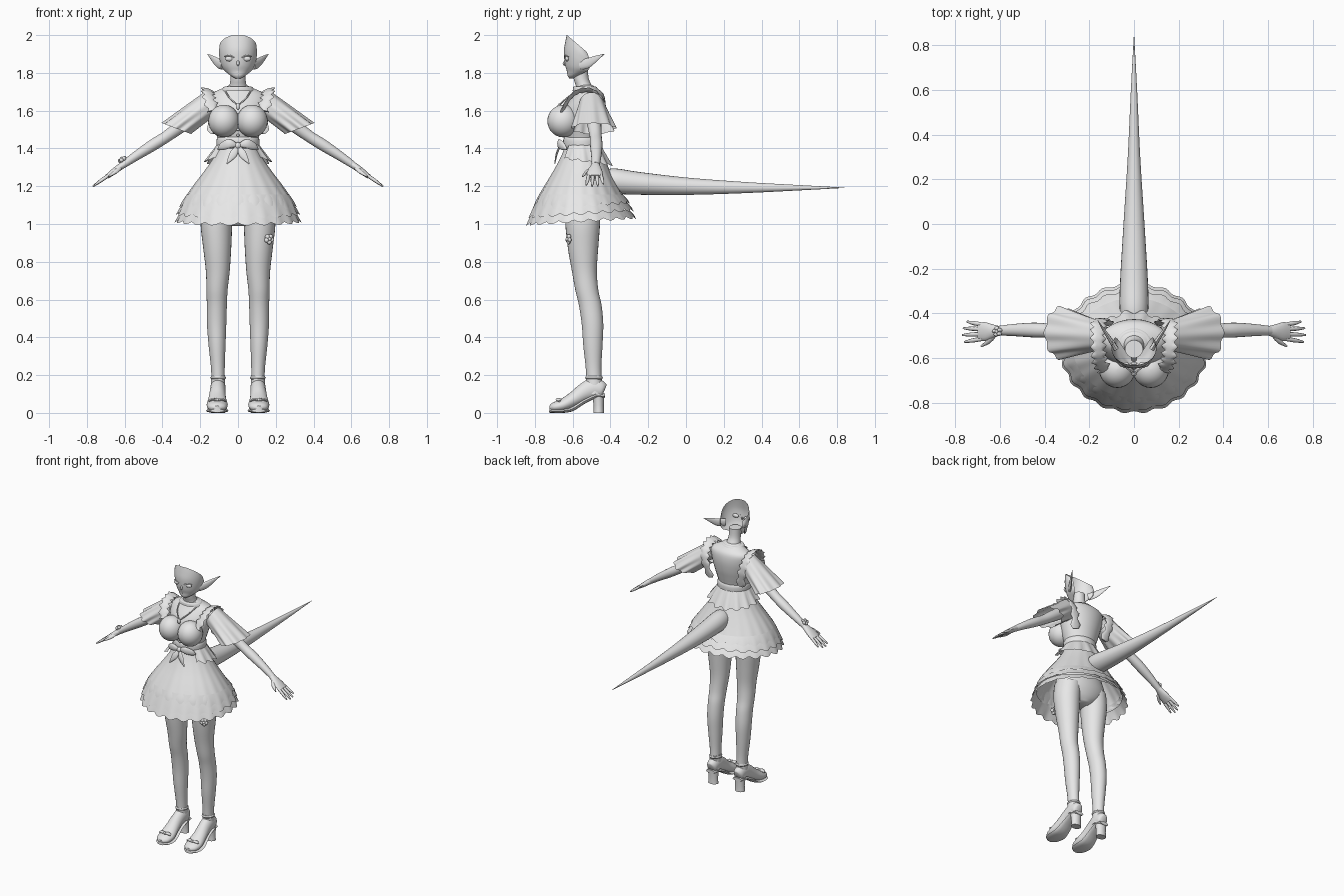
import bpy, bmesh, math
from mathutils import Vector

grey = bpy.data.materials.new("plain grey")
grey.diffuse_color = (0.8, 0.8, 0.8, 1)


def dense(rows, k=4):
    """Catmull-Rom interpolation of a table of rows."""
    out = []
    for i in range(len(rows) - 1):
        a, b, c, d = (rows[max(0, min(len(rows) - 1, j))] for j in (i - 1, i, i + 1, i + 2))
        for s in range(k):
            t = s / k
            out.append([0.5 * (2 * q + (r - p) * t + (2 * p - 5 * q + 4 * r - w) * t * t
                               + (3 * q - p - 3 * r + w) * t ** 3)
                        for p, q, r, w in zip(a, b, c, d)])
    return out + [list(rows[-1])]


def loft(name, rings, caps=True, closed=True, mirror=False):
    bm = bmesh.new()
    vs = [[bm.verts.new(p) for p in r] for r in rings]
    n = len(vs[0])
    for a, b in zip(vs, vs[1:]):
        for j in range(n if closed else n - 1):
            m = (j + 1) % n
            bm.faces.new((a[j], a[m], b[m], b[j]))
    if caps and closed:
        bm.faces.new(vs[0][::-1])
        bm.faces.new(vs[-1])
    bmesh.ops.recalc_face_normals(bm, faces=bm.faces)
    me = bpy.data.meshes.new(name)
    bm.to_mesh(me)
    bm.free()
    ob = bpy.data.objects.new(name, me)
    bpy.context.collection.objects.link(ob)
    me.materials.append(grey)
    if mirror:
        ob.modifiers.new("mirror", 'MIRROR').use_clip = False
    bpy.ops.object.select_all(action='DESELECT')
    ob.select_set(True)
    bpy.context.view_layer.objects.active = ob
    bpy.ops.object.shade_smooth_by_angle(angle=math.radians(50))
    return ob


def stack(name, rows, n=28, k=4, mirror=False, caps=True):
    """Vertical loft of ellipses: z, cx, cy, rx, ry."""
    rings = []
    for z, cx, cy, rx, ry in dense(rows, k):
        rings.append([(cx + rx * math.cos(2 * math.pi * j / n),
                       cy + ry * math.sin(2 * math.pi * j / n), z) for j in range(n)])
    return loft(name, rings, caps, True, mirror)


def tube(name, rows, ref=(0, 1, 0), n=14, k=4, mirror=False, caps=True):
    """Loft along a path: x, y, z, half width along ref, half thickness."""
    rows = dense(rows, k)
    pts = [Vector(r[:3]) for r in rows]
    rings = []
    for i, r in enumerate(rows):
        t = (pts[min(i + 1, len(pts) - 1)] - pts[max(i - 1, 0)]).normalized()
        w = Vector(ref)
        w = (w - t * w.dot(t)).normalized()
        h = t.cross(w)
        rings.append([pts[i] + w * (max(r[3], .0005) * math.cos(2 * math.pi * j / n))
                      + h * (max(r[4], .0005) * math.sin(2 * math.pi * j / n)) for j in range(n)])
    return loft(name, rings, caps, True, mirror)


def ball(name, c, r, mirror=False, n=20):
    rings = []
    for i in range(n // 2 + 1):
        a = math.pi * (0.01 + 0.98 * i / (n // 2))
        rings.append([(c[0] + r[0] * math.sin(a) * math.cos(2 * math.pi * j / n),
                       c[1] + r[1] * math.sin(a) * math.sin(2 * math.pi * j / n),
                       c[2] - r[2] * math.cos(a)) for j in range(n)])
    return loft(name, rings, True, True, mirror)


def ruffle(name, rows, waves, amp, tilt=0.0, drop=0.0, a0=0, a1=360, n=144):
    """Open flared cloth: z, cy, rx, ry; waves grow towards the hem."""
    closed = a1 - a0 == 360
    rings = []
    for i, (z, cy, rx, ry) in enumerate(rows):
        f = i / (len(rows) - 1)
        ring = []
        for j in range(n if closed else n + 1):
            a = math.radians(a0 + (a1 - a0) * j / n)
            s = 1 + amp * f * math.cos(waves * a)
            ring.append((rx * s * math.cos(a), cy + ry * s * math.sin(a),
                         z + f * (tilt * math.sin(a) - drop * abs(math.cos(waves * a / 2)))))
        rings.append(ring)
    return loft(name, rings, False, closed)


# Face shell, open at the back and top
face = []
for z, cy, rx, ry in dense([(1.77, -.605, .012, .012), (1.785, -.595, .036, .032),
                            (1.81, -.575, .06, .056), (1.84, -.56, .08, .08),
                            (1.88, -.555, .092, .09), (1.92, -.555, .098, .091),
                            (1.96, -.555, .101, .085), (2.0, -.56, .098, .072)]):
    ring = []
    for j in range(33):
        a = math.radians(-90 - 120 + 240 * j / 32)
        y = cy + ry * math.sin(a)
        top = 2.0 - max(0, y + .63) * .85
        ring.append((rx * math.cos(a), y, 1.77 + (z - 1.77) * (top - 1.77) / .23))
    face.append(ring)
loft("face", face, False, False)
tube("nose", [(0, -.635, 1.87, .004, .004), (0, -.647, 1.85, .008, .006),
              (0, -.642, 1.838, .003, .003)], (1, 0, 0), 10)
ball("eye", (.045, -.629, 1.875), (.024, .012, .014), True)
tube("eyelash", [(.018, -.643, 1.88, .002, .002), (.045, -.641, 1.892, .004, .003),
                 (.074, -.622, 1.885, .002, .002)], (0, 0, 1), 8, mirror=True)
ball("mouth", (0, -.624, 1.806), (.014, .007, .004))
tube("ear", [(.08, -.56, 1.842, .026, .012), (.105, -.52, 1.852, .026, .01),
             (.135, -.475, 1.877, .015, .006), (.162, -.432, 1.9, .001, .001)], (0, 0, 1), 12, mirror=True)

# Neck and torso
stack("neck", [(1.69, 0, -.53, .06, .05), (1.73, 0, -.54, .046, .043),
               (1.77, 0, -.555, .04, .04), (1.83, 0, -.56, .04, .04)])
stack("torso", [(1.36, 0, -.55, .105, .09), (1.44, 0, -.55, .106, .09), (1.50, 0, -.55, .124, .103),
                (1.56, 0, -.545, .14, .112), (1.63, 0, -.53, .152, .104), (1.685, 0, -.515, .145, .08),
                (1.715, 0, -.52, .09, .055), (1.735, 0, -.535, .045, .04)])
ball("bust", (.075, -.65, 1.545), (.082, .084, .086), True, 28)
stack("waistband", [(1.40, 0, -.55, .108, .094), (1.415, 0, -.55, .114, .1),
                    (1.445, 0, -.55, .114, .1), (1.46, 0, -.55, .108, .094)])
stack("pelvis", [(.99, 0, -.545, .05, .06), (1.03, 0, -.545, .14, .09), (1.1, 0, -.545, .19, .11),
                 (1.2, 0, -.55, .16, .105), (1.38, 0, -.55, .1, .085)])

# Collar, necklace and pendant
stack("collar", [(1.705, 0, -.53, .088, .07), (1.725, 0, -.535, .075, .062), (1.728, 0, -.535, .06, .052)])
tube("necklace", [(.07, -.56, 1.71, .004, .004), (.05, -.62, 1.675, .004, .004),
                  (.02, -.655, 1.645, .004, .004), (0, -.668, 1.63, .004, .004)], (1, 0, 0), 8, mirror=True)
ball("pendant", (0, -.672, 1.622), (.012, .008, .017))
for i in range(4):
    ball("bodice_button", (0, -.66 - .008 * (i % 3), 1.47 + .03 * i), (.009, .008, .007), n=10)

# Frilled shoulder straps
strap = [(.12, -.655, 1.6), (.14, -.625, 1.655), (.148, -.585, 1.695), (.15, -.53, 1.71),
         (.15, -.48, 1.695), (.148, -.44, 1.65), (.135, -.43, 1.58), (.11, -.45, 1.48)]
frill = dense(strap, 3)
tube("shoulder_frill", [(x + .01, y, z, .03 + .009 * (-1) ** i, .008) for i, (x, y, z) in enumerate(frill)],
     (1, 0, .35), 10, 2, True)

# Flared sleeves with pleats
sleeve = []
for f in (0, .25, .5, .75, 1):
    ring = []
    for j in range(72):
        a = 2 * math.pi * j / 72
        u, v = math.cos(a), math.sin(a)
        s = 1 + .07 * f * math.cos(9 * a)
        c = Vector((.15 + .175 * f, -.5 + .012 * f, 1.635 - .13 * f))
        d = Vector((.03 + .045 * f, 0, .062 - .034 * f))
        ring.append(c + d * (u * s) + Vector((0, (.065 + .05 * f) * v * s, 0)))
    sleeve.append(ring)
loft("sleeve", sleeve, False, True, True)

# Arms and hands
tube("arm", [(.13, -.505, 1.645, .045, .045), (.22, -.495, 1.58, .042, .04), (.30, -.485, 1.52, .037, .036),
             (.38, -.478, 1.462, .032, .031), (.45, -.475, 1.418, .033, .031),
             (.54, -.475, 1.36, .027, .025), (.61, -.478, 1.312, .021, .019)], mirror=True, n=18)
tube("palm", [(.60, -.478, 1.318, .02, .018), (.63, -.48, 1.298, .03, .018),
              (.665, -.482, 1.272, .042, .016), (.695, -.482, 1.25, .04, .012)], mirror=True)
for i, (dy, ln) in enumerate(((-.033, .064), (-.011, .074), (.011, .07), (.032, .054))):
    y = -.482 + dy
    tube("finger", [(.68, y, 1.261, .009, .009), (.695 + ln * .45, y + dy * .2, 1.25 - ln * .3, .0095, .009),
                    (.695 + ln, y + dy * .4, 1.25 - ln * .7, .004, .004)], n=8, k=3, mirror=True)
tube("thumb", [(.625, -.495, 1.298, .012, .01), (.65, -.525, 1.275, .012, .01),
               (.685, -.548, 1.252, .004, .004)], (1, 0, 0), 8, 3, True)


# Small five-petal flowers on a wrist and a thigh
def flower(name, c, ax, r):
    ax = Vector(ax).normalized()
    u = ax.cross(Vector((0, 1, .3))).normalized()
    v = ax.cross(u)
    for i in range(5):
        a = 2 * math.pi * i / 5
        ball(name + "_petal", Vector(c) + (u * math.cos(a) + v * math.sin(a)) * r * .6,
             (r * .5, r * .4, r * .5), n=10)
    ball(name + "_centre", Vector(c) + ax * r * .3, (r * .35,) * 3, n=10)


flower("wrist_flower", (-.612, -.482, 1.342), (-.5, 0, .8), .024)
flower("thigh_flower", (.165, -.622, .92), (.4, -1, 0), .026)

# Skirt with layered scalloped frills
ruffle("skirt", [r for r in dense([(1.41, -.55, .1, .09), (1.35, -.55, .13, .115), (1.28, -.552, .178, .15),
                                   (1.2, -.555, .238, .195), (1.13, -.555, .285, .235),
                                   (1.09, -.555, .3, .25)])], 20, .01)
for i, (z, rx, ry) in enumerate(((1.155, .272, .222), (1.115, .288, .242), (1.075, .295, .255))):
    ruffle("skirt_frill", [(z, -.555, rx, ry), (z - .025, -.555, rx + .02, ry + .018),
                           (z - .05, -.555, rx + .034, ry + .034)], 22, .02, .018, .016)

# Pleated peplum and waist bow
ruffle("peplum", [(1.425, -.55, .108, .095), (1.39, -.545, .135, .118), (1.34, -.54, .172, .148)],
       14, .06, -.022, .012, -45, 225)
ball("bow_knot", (0, -.665, 1.415), (.018, .016, .018))
tube("bow_loop", [(.005, -.665, 1.415, .008, .006), (.045, -.672, 1.425, .024, .01),
                  (.085, -.65, 1.41, .02, .01), (.105, -.632, 1.395, .004, .004)], (0, 0, 1), 12, mirror=True)
tube("bow_tail", [(.004, -.668, 1.41, .008, .004), (.025, -.685, 1.37, .02, .005),
                  (.06, -.695, 1.318, .002, .002)], (1, 0, .5), 10, mirror=True)

# Long tapering tail
tube("tail", [(0, -.45, 1.235, .05, .05), (0, -.38, 1.228, .064, .066), (0, -.25, 1.215, .062, .06),
              (0, 0, 1.2, .047, .046), (0, .3, 1.193, .028, .03), (0, .6, 1.192, .014, .014),
              (0, .84, 1.192, .001, .001)], (1, 0, 0), 24, 5)

# Legs
stack("leg", [(.18, .105, -.487, .035, .04), (.25, .107, -.49, .037, .042), (.36, .111, -.493, .045, .051),
              (.47, .113, -.495, .051, .057), (.57, .112, -.507, .053, .06), (.65, .111, -.525, .056, .061),
              (.75, .107, -.538, .063, .066), (.87, .11, -.545, .074, .08), (1.0, .114, -.547, .084, .092),
              (1.1, .105, -.547, .085, .095)], mirror=True)

# Heeled shoes
tube("shoe", [(.11, -.722, .026, .02, .012), (.11, -.70, .03, .046, .025), (.11, -.65, .042, .056, .034),
              (.11, -.59, .075, .047, .04), (.108, -.54, .108, .042, .048), (.106, -.49, .128, .041, .056),
              (.106, -.445, .122, .036, .045), (.106, -.432, .118, .02, .03)], (1, 0, 0), 20, mirror=True)
stack("ankle", [(.1, .106, -.485, .04, .045), (.15, .106, -.487, .038, .043), (.2, .105, -.488, .036, .041)],
      mirror=True)
stack("ankle_cuff", [(.178, .105, -.487, .037, .042), (.186, .105, -.487, .042, .047),
                     (.194, .105, -.487, .037, .042)], mirror=True, k=2)
tube("sole", [(.11, -.724, .012, .025, .011), (.11, -.70, .011, .052, .011), (.11, -.65, .011, .06, .011),
              (.11, -.60, .022, .052, .012), (.108, -.54, .06, .044, .012),
              (.106, -.48, .088, .042, .012), (.106, -.43, .09, .036, .012)], (1, 0, 0), 12, mirror=True)
stack("shoe_heel", [(0, .106, -.462, .036, .028), (.04, .106, -.462, .034, .027), (.1, .106, -.465, .039, .033)],
      mirror=True, k=2, n=20)
for s in (-1, 1):
    tube("shoe_bow", [(.11, -.675, .066, .006, .006), (.11 + s * .025, -.675, .072, .016, .007),
                      (.11 + s * .045, -.67, .062, .006, .005)], (0, 1, 0), 10, mirror=True)
ball("shoe_bow_knot", (.11, -.678, .07), (.01, .01, .009), True, 12)
